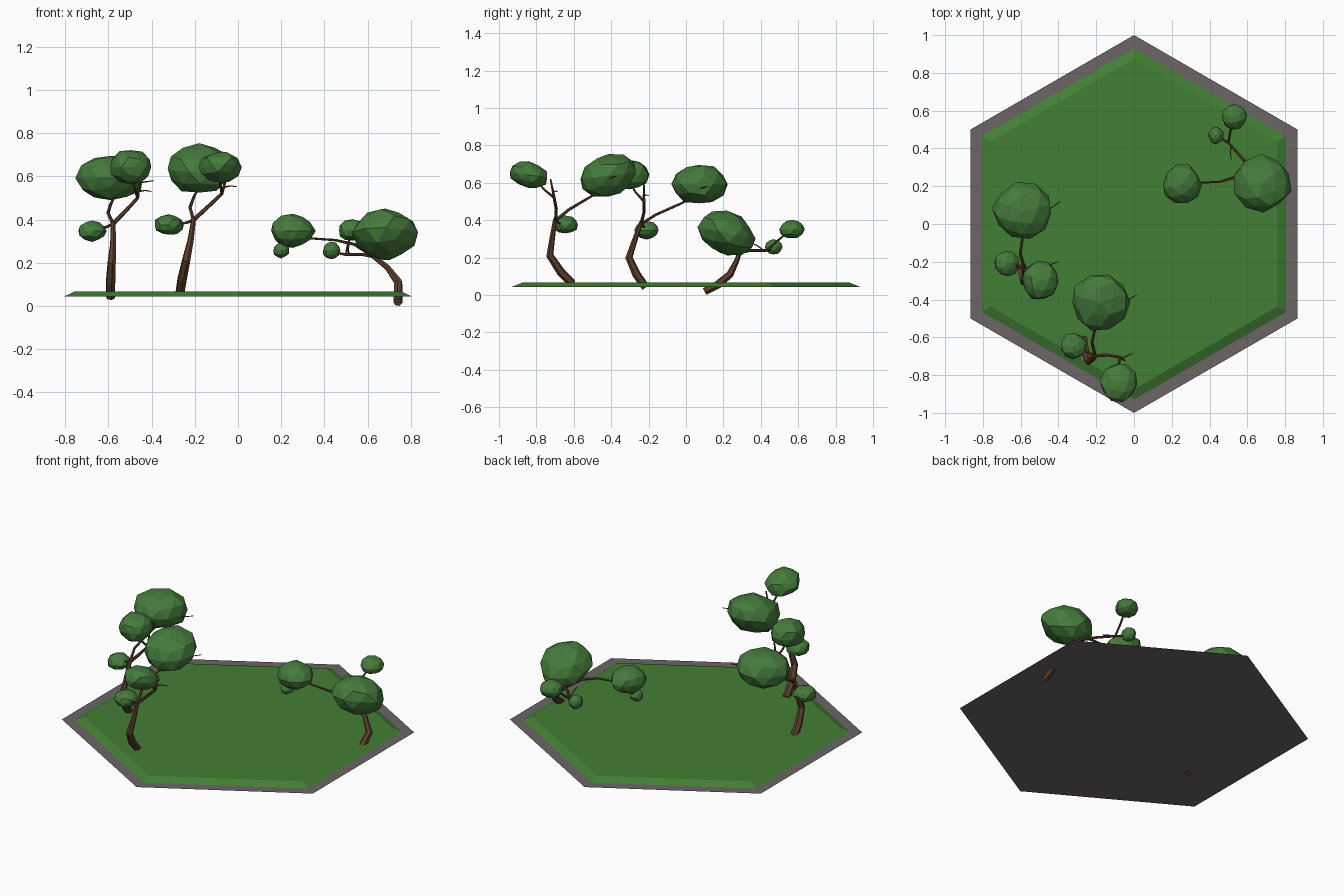
import bpy, bmesh, math, random
from mathutils import Vector

if "Cube" in bpy.data.objects:
    bpy.data.objects.remove(bpy.data.objects["Cube"])

random.seed(4)


def material(name, rgb):
    m = bpy.data.materials.new(name)
    m.diffuse_color = (*rgb, 1)
    m.use_nodes = True
    m.node_tree.nodes["Principled BSDF"].inputs["Base Color"].default_value = m.diffuse_color
    return m


STONE = material("stone", (0.15, 0.13, 0.13))
GRASS = material("grass", (0.055, 0.21, 0.035))
LEAF = material("leaf", (0.06, 0.20, 0.045))
BARK = material("bark", (0.11, 0.05, 0.025))


def mesh_object(name, bm, mat):
    bmesh.ops.recalc_face_normals(bm, faces=bm.faces)
    me = bpy.data.meshes.new(name)
    bm.to_mesh(me)
    bm.free()
    me.materials.append(mat)
    ob = bpy.data.objects.new(name, me)
    bpy.context.collection.objects.link(ob)
    return ob


def hexagon(bm, r, z):
    return [bm.verts.new((r * math.cos(a), r * math.sin(a), z))
            for a in (math.pi / 6 + i * math.pi / 3 for i in range(6))]


def branch(name, pts):
    """Tapered six-sided tube through (x, y, z, radius) points."""
    bm = bmesh.new()
    P = [Vector(p[:3]) for p in pts]
    rings = []
    for i, p in enumerate(P):
        d = (P[min(i + 1, len(P) - 1)] - P[max(i - 1, 0)]).normalized()
        u = d.cross(Vector((0.31, 0.9, 0.2))).normalized()
        v = d.cross(u)
        rings.append([bm.verts.new(p + pts[i][3] * (u * math.cos(k * math.pi / 3) + v * math.sin(k * math.pi / 3)))
                      for k in range(6)])
    for a, b in zip(rings, rings[1:]):
        for k in range(6):
            bm.faces.new((a[k], a[k - 1], b[k - 1], b[k]))
    bm.faces.new(rings[0])
    bm.faces.new(rings[-1])
    return mesh_object(name, bm, BARK)


def foliage(name, x, y, z, sx, sy, sz, tilt=0.0):
    """Faceted leaf clump with half-sizes sx, sy, sz; tilt leans it along y."""
    bm = bmesh.new()
    bmesh.ops.create_icosphere(bm, subdivisions=2, radius=1)
    turn = random.uniform(0, 6.28)
    c, s = math.cos(turn), math.sin(turn)
    for v in bm.verts:
        k = random.uniform(0.93, 1.06)
        a, b, h = (c * v.co.x - s * v.co.y) * k, (s * v.co.x + c * v.co.y) * k, v.co.z * k
        v.co = (x + a * sx, y + b * sy, z + h * sz + tilt * b * sy)
    return mesh_object(name, bm, LEAF)


# Tile: flat stone hexagon
bm = bmesh.new()
bm.faces.new(hexagon(bm, 1.0, 0.043))
mesh_object("stone_border", bm, STONE)

# Raised grass with sloping edge
bm = bmesh.new()
lo, hi = hexagon(bm, 0.93, 0.044), hexagon(bm, 0.875, 0.066)
for i in range(6):
    bm.faces.new((lo[i - 1], lo[i], hi[i], hi[i - 1]))
bm.faces.new(hi)
mesh_object("grass", bm, GRASS)

# Wood of the tall tree, reused with a lean for its neighbour
TALL = {
    "trunk": [(-.59, -.215, .04, .022), (-.59, -.265, .11, .023), (-.585, -.305, .2, .020),
              (-.578, -.275, .29, .015), (-.578, -.24, .39, .011)],
    "branch_back": [(-.578, -.24, .38, .009), (-.602, -.16, .43, .008), (-.59, -.07, .47, .007), (-.57, .02, .51, .005)],
    "branch_right": [(-.578, -.24, .38, .010), (-.52, -.225, .44, .009), (-.465, -.225, .5, .008), (-.452, -.225, .6, .004)],
    "branch_left": [(-.578, -.24, .38, .008), (-.61, -.225, .365, .006), (-.66, -.215, .36, .004)],
    "branch_front": [(-.465, -.225, .5, .007), (-.48, -.27, .55, .006), (-.495, -.3, .6, .004)],
    "twig": [(-.46, -.225, .53, .004), (-.43, -.21, .535, .003), (-.40, -.2, .53, .002)],
    "leaf_twig": [(-.57, .02, .54, .004), (-.46, .07, .57, .004), (-.39, .12, .58, .002)],
}


def lean(p):
    x, y, z, r = p
    return (x + .315 + .15 * z, y - .385 - .19 * z, z + .02 + .1 * (y + .22), r)


for part, pts in TALL.items():
    branch("left_tree_" + part, pts)
    branch("front_tree_" + part, [lean(p) for p in pts])

# Wood of the low bent tree
LOW = {
    "trunk": [(.74, .10, .018, .021), (.742, .17, .055, .022), (.742, .235, .11, .020),
              (.69, .27, .18, .014), (.60, .295, .25, .010)],
    "branch_left": [(.62, .29, .235, .009), (.54, .25, .285, .008), (.45, .222, .305, .006), (.35, .22, .312, .005), (.26, .23, .31, .004)],
    "branch_back": [(.65, .285, .225, .009), (.58, .34, .238, .008), (.50, .43, .238, .007), (.43, .47, .25, .004)],
    "branch_up": [(.50, .43, .238, .006), (.51, .49, .29, .006), (.53, .56, .35, .004)],
    "twig": [(.515, .42, .235, .004), (.51, .38, .265, .003), (.515, .34, .28, .002)],
    "drop_twig": [(.30, .22, .31, .004), (.24, .21, .28, .003), (.2, .2, .26, .002)],
}
for part, pts in LOW.items():
    branch("low_tree_" + part, pts)

# Leaf clumps
foliage("left_tree_crown", -.588, .07, .592, .158, .15, .108)
foliage("left_tree_front_clump", -.497, -.30, .643, .1, .105, .082)
foliage("left_tree_small_clump", -.675, -.21, .346, .068, .068, .048)
foliage("front_tree_crown", -.18, -.415, .637, .155, .148, .115, 0.12)
foliage("front_tree_front_clump", -.08, -.84, .642, .1, .105, .07, -0.15)
foliage("front_tree_small_clump", -.32, -.645, .375, .07, .07, .048)
foliage("low_tree_crown", .68, .218, .332, .152, .152, .115, -0.2)
foliage("low_tree_left_clump", .253, .212, .348, .102, .105, .078)
foliage("low_tree_drop_clump", .2, .2, .258, .038, .042, .036)
foliage("low_tree_back_clump", .53, .568, .35, .067, .067, .05)
foliage("low_tree_small_clump", .433, .47, .257, .041, .047, .04)
